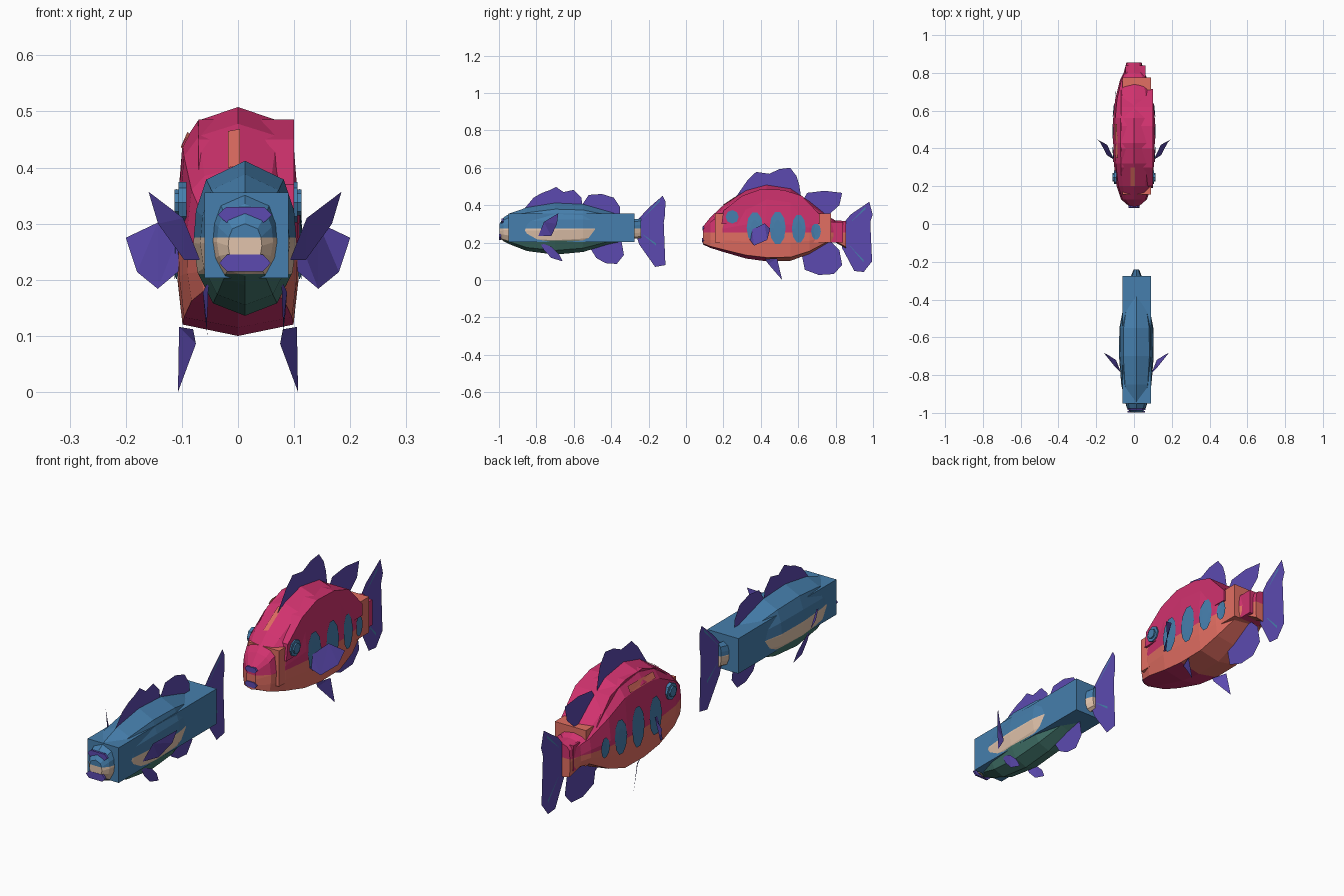
import bpy, bmesh, math
from mathutils import Vector

if "Cube" in bpy.data.objects:
    bpy.data.objects.remove(bpy.data.objects["Cube"])


def material(name, rgb):
    lin = [((c / 255 + 0.055) / 1.055) ** 2.4 for c in rgb]
    m = bpy.data.materials.new(name)
    m.diffuse_color = (*lin, 1)
    m.use_nodes = True
    m.node_tree.nodes["Principled BSDF"].inputs["Base Color"].default_value = m.diffuse_color
    return m


BLUE = material("blue", (70, 127, 173))
GREEN = material("dark_green", (68, 120, 110))
CREAM = material("cream", (226, 196, 172))
PINK = material("pink", (208, 50, 110))
CORAL = material("coral", (226, 110, 98))
PURPLE = material("purple", (92, 74, 176))


def finish(name, bm, mats, rule=None, solid=True):
    if solid:
        bmesh.ops.recalc_face_normals(bm, faces=bm.faces)
    if rule:
        for f in bm.faces:
            f.material_index = rule(f)
    me = bpy.data.meshes.new(name)
    bm.to_mesh(me)
    bm.free()
    for m in mats:
        me.materials.append(m)
    ob = bpy.data.objects.new(name, me)
    bpy.context.collection.objects.link(ob)
    return ob


def loft(name, cx, stations, half, mats, cuts, rule):
    """Body through (y, half width, top, bottom) stations, cut at colour heights."""
    shape = half + [(-u, v) for u, v in half[-2:0:-1]]
    bm = bmesh.new()
    rings = [[bm.verts.new((cx + u * w, y, zb + v * (zt - zb))) for u, v in shape]
             for y, w, zt, zb in stations]
    n = len(shape)
    for a, b in zip(rings, rings[1:]):
        for i in range(n):
            j = (i + 1) % n
            bm.faces.new((a[i], a[j], b[j], b[i]))
    bm.faces.new(rings[0])
    bm.faces.new(rings[-1])
    for z in cuts:
        bmesh.ops.bisect_plane(bm, geom=bm.verts[:] + bm.edges[:] + bm.faces[:],
                               plane_co=(0, 0, z), plane_no=(0, 0, 1))
    return finish(name, bm, mats, rule)


def box(name, lo, hi, mat):
    bm = bmesh.new()
    bmesh.ops.create_cube(bm, size=1)
    for v in bm.verts:
        v.co = Vector([(l + h) / 2 + c * (h - l) for l, h, c in zip(lo, hi, v.co)])
    return finish(name, bm, [mat])


def prism(name, points, shift, mat):
    """Flat outline extruded by a shift."""
    bm = bmesh.new()
    f = bm.faces.new([bm.verts.new(p) for p in points])
    ext = bmesh.ops.extrude_face_region(bm, geom=[f])
    for v in ext["geom"]:
        if isinstance(v, bmesh.types.BMVert):
            v.co += Vector(shift)
    return finish(name, bm, [mat])


def lip(name, cx, y, w, z0, z1, mat):
    """Six-sided lip plate facing forward."""
    c, h = (z0 + z1) / 2, .7 * w
    pts = [(-w, c), (-h, z0), (h, z0), (w, c), (h, z1), (-h, z1)]
    prism(name, [(cx + x, y, z) for x, z in pts], (0, .009, 0), mat)


def fin(name, pts, mat=PURPLE):
    bm = bmesh.new()
    f = bm.faces.new([bm.verts.new(p) for p in pts])
    bmesh.ops.triangulate(bm, faces=[f])
    return finish(name, bm, [mat], solid=False)


def mid_fin(name, cx, outline):
    fin(name, [(cx, y, z) for y, z in outline])


def fin_pair(name, cx, pts):
    for side, s in (("right", 1), ("left", -1)):
        fin(f"{name}_{side}", [(cx + s * x, y, z) for x, y, z in pts])


def tail_rays(name, cx, rays):
    """Thin blue streaks on both faces of a tail."""
    for i, (y0, z0, y1, z1) in enumerate(rays):
        for s in (-1, 1):
            fin(f"{name}_{i + 1}", [(cx + s * .001, y0, z0), (cx + s * .001, y1, z1 - .006),
                                    (cx + s * .001, y1, z1 + .006)], BLUE)


def ellipse(y, z, ry, rz, n=10):
    return [(y + ry * math.cos(2 * math.pi * i / n), z + rz * math.sin(2 * math.pi * i / n))
            for i in range(n)]


# ---------- Blue fish ----------
BX = 0.0125
loft("blue_fish_body", BX,
     [(-0.998, .03, .30, .225), (-.975, .05, .335, .207), (-.94, .06, .357, .19),
      (-.85, .08, .388, .155), (-.7, .092, .412, .136), (-.55, .09, .405, .15),
      (-.42, .065, .368, .19), (-.28, .03, .325, .22), (-.24, .014, .328, .225)],
     [(0, 1), (.75, .88), (.95, .68), (1, .47), (.92, .28), (.62, .08), (0, 0)],
     [BLUE, CREAM, GREEN], [.275, .21],
     lambda f: sum(f.calc_center_median().z < z for z in (.275, .21)))
box("blue_fish_core", (-.06, -.95, .203), (.09, -.275, .356), BLUE)

# Lips
lip("blue_fish_upper_lip", BX, -.986, .048, .302, .33, PURPLE)
lip("blue_fish_lower_lip", BX, -.999, .046, .215, .245, PURPLE)

# Fins
mid_fin("blue_fish_front_dorsal_fin", BX,
        [(-.89, .35), (-.815, .44), (-.77, .466), (-.735, .478), (-.695, .498), (-.655, .47),
         (-.6, .482), (-.56, .44), (-.55, .38)])
mid_fin("blue_fish_rear_dorsal_fin", BX,
        [(-.57, .38), (-.52, .455), (-.45, .46), (-.386, .44), (-.353, .39), (-.353, .34)])
mid_fin("blue_fish_anal_fin", BX,
        [(-.53, .2), (-.48, .118), (-.43, .09), (-.37, .086), (-.332, .134), (-.345, .21)])
mid_fin("blue_fish_tail_fin", BX,
        [(-.27, .31), (-.2, .385), (-.125, .45), (-.11, .42), (-.112, .35), (-.128, .25),
         (-.11, .08), (-.165, .07), (-.25, .19), (-.27, .25)])
tail_rays("blue_fish_tail_ray", BX, [(-.24, .32, -.14, .425), (-.24, .25, -.16, .19)])
fin_pair("blue_fish_pectoral_fin", BX,
         [(.08, -.79, .235), (.11, -.76, .31), (.172, -.683, .357), (.155, -.69, .30),
          (.108, -.72, .235)])
fin_pair("blue_fish_pelvic_fin", BX,
         [(.065, -.78, .2), (.075, -.72, .178), (.072, -.68, .14), (.067, -.66, .1),
          (.068, -.72, .118), (.066, -.76, .16)])

# ---------- Pink fish ----------
PINK_STATIONS = [
    (.09, .022, .285, .19), (.13, .068, .335, .172), (.2, .092, .4, .15), (.32, .107, .478, .115),
    (.43, .11, .508, .1), (.56, .11, .488, .103), (.66, .1, .42, .14), (.76, .075, .34, .2),
    (.8, .055, .318, .2), (.855, .04, .316, .17)]


def pink_rule(f):
    c = f.calc_center_median()
    throat = f.normal.z < -.7 and c.y < .43
    return 1 if c.z < .255 and not throat else 0


def pink_side(y, z):
    """Half width of the pink body's flank at a side position."""
    for a, b in zip(PINK_STATIONS, PINK_STATIONS[1:]):
        if a[0] <= y <= b[0]:
            t = (y - a[0]) / (b[0] - a[0])
            w, zt, zb = (p + t * (q - p) for p, q in zip(a[1:], b[1:]))
            v = (z - zb) / (zt - zb)
            return max(w * (1 - max(0, v - .5) * .29), .0925) + .004
    return .095


loft("pink_fish_body", 0, PINK_STATIONS,
     [(0, 1), (.65, .94), (.9, .84), (1, .5), (.98, .25), (.9, .05), (0, 0)],
     [PINK, CORAL], [.255], pink_rule)
prism("pink_fish_back_slab",
      [(-.07, y, z) for y, z in [(.19, .3), (.2, .37), (.3, .45), (.4, .486), (.52, .482),
                                 (.62, .45), (.715, .35), (.715, .3)]], (.17, 0, 0), PINK)
box("pink_fish_core", (-.06, .155, .2), (.09, .775, .356), CORAL)
box("pink_fish_tail_base", (-.045, .77, .2), (.06, .84, .31), PINK)

# Coral streaks on the forehead and left shoulder
fin("pink_fish_forehead_streak", [(-.018, .2, .4), (.004, .2, .404), (.004, .3, .469),
                                  (-.018, .3, .465)], CORAL)
fin("pink_fish_shoulder_streak", [(-.099, .35, .434), (-.086, .35, .459), (-.09, .53, .464),
                                  (-.102, .53, .437)], CORAL)

# Lips
lip("pink_fish_upper_lip", 0, .088, .028, .265, .287, PURPLE)
lip("pink_fish_lower_lip", 0, .086, .028, .2, .224, PURPLE)

# Side spots hugging the flanks, and eyes
for side, s in (("right", 1), ("left", -1)):
    for i, spot in enumerate([(.368, .28, .044, .085), (.49, .278, .043, .09),
                              (.603, .275, .037, .077), (.695, .26, .026, .045)]):
        bm = bmesh.new()
        cy, cz, ry, rz = spot
        rings = [[bm.verts.new((s * pink_side(y, z), y, z)) for y, z in
                  ellipse(cy, cz, ry * k, rz * k)] for k in (1, .5)]
        for j in range(10):
            m = (j + 1) % 10
            bm.faces.new((rings[0][j], rings[0][m], rings[1][m], rings[1][j]))
        bm.faces.new(rings[1])
        finish(f"pink_fish_spot_{i + 1}_{side}", bm, [BLUE])
    prism(f"pink_fish_eye_{side}", [(s * .092, y, z) for y, z in ellipse(.247, .338, .035, .036, 8)],
          (s * .014, 0, 0), BLUE)
    prism(f"pink_fish_pupil_{side}", [(s * .106, y, z) for y, z in ellipse(.247, .338, .022, .023, 8)],
          (s * .007, 0, 0), BLUE)

# Fins
mid_fin("pink_fish_front_dorsal_fin", 0,
        [(.25, .42), (.33, .535), (.375, .578), (.445, .568), (.5, .593), (.557, .6), (.59, .557),
         (.605, .51), (.616, .44)])
mid_fin("pink_fish_rear_dorsal_fin", 0,
        [(.61, .4), (.648, .466), (.74, .477), (.835, .466), (.82, .4), (.77, .355), (.7, .33)])
mid_fin("pink_fish_anal_fin", 0,
        [(.62, .13), (.635, .055), (.71, .027), (.79, .032), (.835, .08), (.82, .16), (.76, .22),
         (.66, .18)])
mid_fin("pink_fish_tail_fin", 0,
        [(.83, .29), (.88, .35), (.98, .418), (.998, .35), (.958, .225), (.995, .1), (.95, .043),
         (.9, .048), (.835, .17)])
tail_rays("pink_fish_tail_ray", 0, [(.87, .3, .96, .385), (.87, .19, .95, .1)])
fin_pair("pink_fish_pectoral_fin", 0,
         [(.1, .337, .22), (.11, .353, .27), (.143, .42, .302), (.2, .45, .275),
          (.18, .434, .214), (.143, .364, .184)])
fin_pair("pink_fish_pelvic_fin", 0,
         [(.08, .423, .112), (.075, .44, .086), (.107, .514, .0), (.105, .487, .116)])
